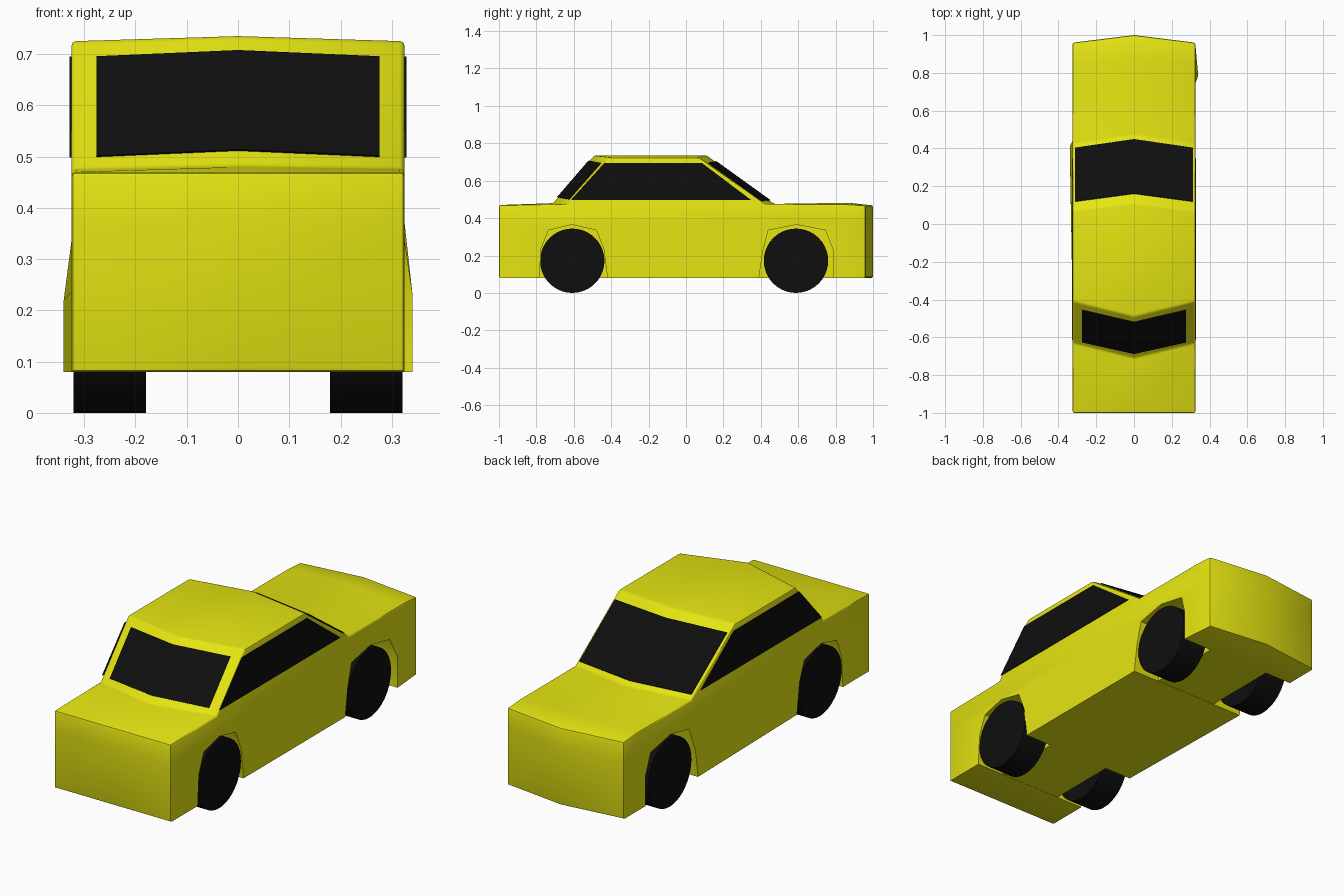
import bpy, bmesh, math
from mathutils import Vector

if "Cube" in bpy.data.objects:
    bpy.data.objects.remove(bpy.data.objects["Cube"])

HW = 0.325  # body half width


def material(name, rgb):
    m = bpy.data.materials.new(name)
    m.diffuse_color = (*rgb, 1)
    m.use_nodes = True
    m.node_tree.nodes["Principled BSDF"].inputs["Base Color"].default_value = m.diffuse_color
    return m


YELLOW = material("yellow_paint", (0.78, 0.78, 0.006))
BLACK = material("black", (0.0045, 0.0045, 0.0045))


def make(name, bm, mat, smooth=True):
    bmesh.ops.recalc_face_normals(bm, faces=bm.faces)
    me = bpy.data.meshes.new(name)
    bm.to_mesh(me)
    bm.free()
    me.materials.append(mat)
    ob = bpy.data.objects.new(name, me)
    bpy.context.collection.objects.link(ob)
    if smooth:
        bpy.ops.object.select_all(action='DESELECT')
        ob.select_set(True)
        bpy.context.view_layer.objects.active = ob
        bpy.ops.object.shade_smooth_by_angle(angle=math.radians(40))
    return ob


# Upper outline: (side y, side z, centre y, centre z), front to back
upper = [(-1, .08, -1, .08), (-1, .47, -1, .47),
         (-.63, .475, -.71, .48), (-.41, .725, -.49, .735),
         (.07, .725, .11, .735), (.42, .475, .47, .476),
         (.85, .475, .87, .482), (.96, .468, 1, .468), (.96, .08, 1, .08)]
# Wheel arch outlines, back to front
arches = [(.785, .08), (.785, .235), (.745, .335), (.59, .365), (.44, .335), (.41, .22), (.39, .08),
          (-.42, .08), (-.44, .235), (-.48, .335), (-.61, .365), (-.735, .335), (-.775, .235), (-.785, .08)]
outline = upper + [(y, z, y, z) for y, z in arches]

# Body shell: outline skinned across left side, centre and right side
bm = bmesh.new()
left = [bm.verts.new((-HW, p[0], p[1])) for p in outline]
mid = [bm.verts.new((0, p[2], p[3])) for p in outline]
right = [bm.verts.new((HW, p[0], p[1])) for p in outline]
n = len(outline)
for a, b in ((left, mid), (mid, right)):
    for i in range(n):
        j = (i + 1) % n
        bm.faces.new((a[i], a[j], b[j], b[i]))
bm.faces.new(left)
bm.faces.new(right)
bmesh.ops.recalc_face_normals(bm, faces=bm.faces)
# Belt line above the arches
bmesh.ops.bisect_plane(bm, geom=bm.verts[:] + bm.edges[:] + bm.faces[:],
                       plane_co=(0, 0, .37), plane_no=(0, 0, 1))
# Slight flares low on the rear arches
for v in bm.verts:
    x, y, z = v.co
    if z < .25 and ((x < -.3 and .38 < y < .42) or (x > .3 and .78 < y < .8)):
        v.co.x = math.copysign(.34, x)
# Soften the sharp upper and end edges
sharp = [e for e in bm.edges
         if e.calc_face_angle(0) > .45
         and (all(v.co.z > .4 for v in e.verts) or all(abs(v.co.y) > .9 for v in e.verts))]
bmesh.ops.bevel(bm, geom=sharp, offset=.009, segments=2, profile=.5, affect='EDGES')
make("car_body", bm, YELLOW)

# Inner walls between the wheels
for name, y in (("front_inner_well", -.603), ("rear_inner_well", .588)):
    bm = bmesh.new()
    bmesh.ops.create_cube(bm, size=1)
    for v in bm.verts:
        v.co = (v.co.x * .35, y + v.co.y * .41, .231 + v.co.z * .3)
    make(name, bm, YELLOW, False)

# Wheels
for end, y in (("front", -.608), ("rear", .588)):
    for side, s in (("left", -1), ("right", 1)):
        bm = bmesh.new()
        bmesh.ops.create_cone(bm, cap_ends=True, segments=40, radius1=.172, radius2=.172, depth=.142)
        for v in bm.verts:
            x, yy, z = v.co
            v.co = (s * .25 + z, y + yy, .172 + x)
        make(f"{end}_{side}_wheel", bm, BLACK)


# Front and rear glass: thin bent plates following the cabin panels
def glass(name, low, high, half, z_side, z_mid, out):
    bm = bmesh.new()
    t = half / HW

    def on_panel(x, z):
        k = abs(x) / HW
        a = [low[2 + c] + (low[c] - low[2 + c]) * k for c in (0, 1)]
        b = [high[2 + c] + (high[c] - high[2 + c]) * k for c in (0, 1)]
        f = (z - a[1]) / (b[1] - a[1])
        return Vector((x, a[0] + (b[0] - a[0]) * f, z)) + Vector(out) * .004
    rows = [[bm.verts.new(on_panel(x, z)) for x, z in zip((-half, 0, half), (zs, zm, zs))]
            for zs, zm in zip(z_side, z_mid)]
    for i in (0, 1):
        bm.faces.new((rows[0][i], rows[0][i + 1], rows[1][i + 1], rows[1][i]))
    ob = make(name, bm, BLACK, False)
    mod = ob.modifiers.new("thickness", 'SOLIDIFY')
    mod.thickness, mod.offset = .004, 0


glass("windshield", upper[2], upper[3], .276, (.498, .692), (.51, .704), (0, -.76, .65))
glass("rear_window", upper[5], upper[4], .312, (.49, .693), (.493, .70), (0, .58, .81))

# Side windows
for side, s in (("left", -1), ("right", 1)):
    bm = bmesh.new()
    bm.faces.new([bm.verts.new((s * (HW + .002), y, z))
                  for y, z in ((-.613, .498), (.347, .498), (.085, .695), (-.435, .695))])
    ob = make(f"{side}_side_window", bm, BLACK, False)
    mod = ob.modifiers.new("thickness", 'SOLIDIFY')
    mod.thickness, mod.offset = .004, 0
